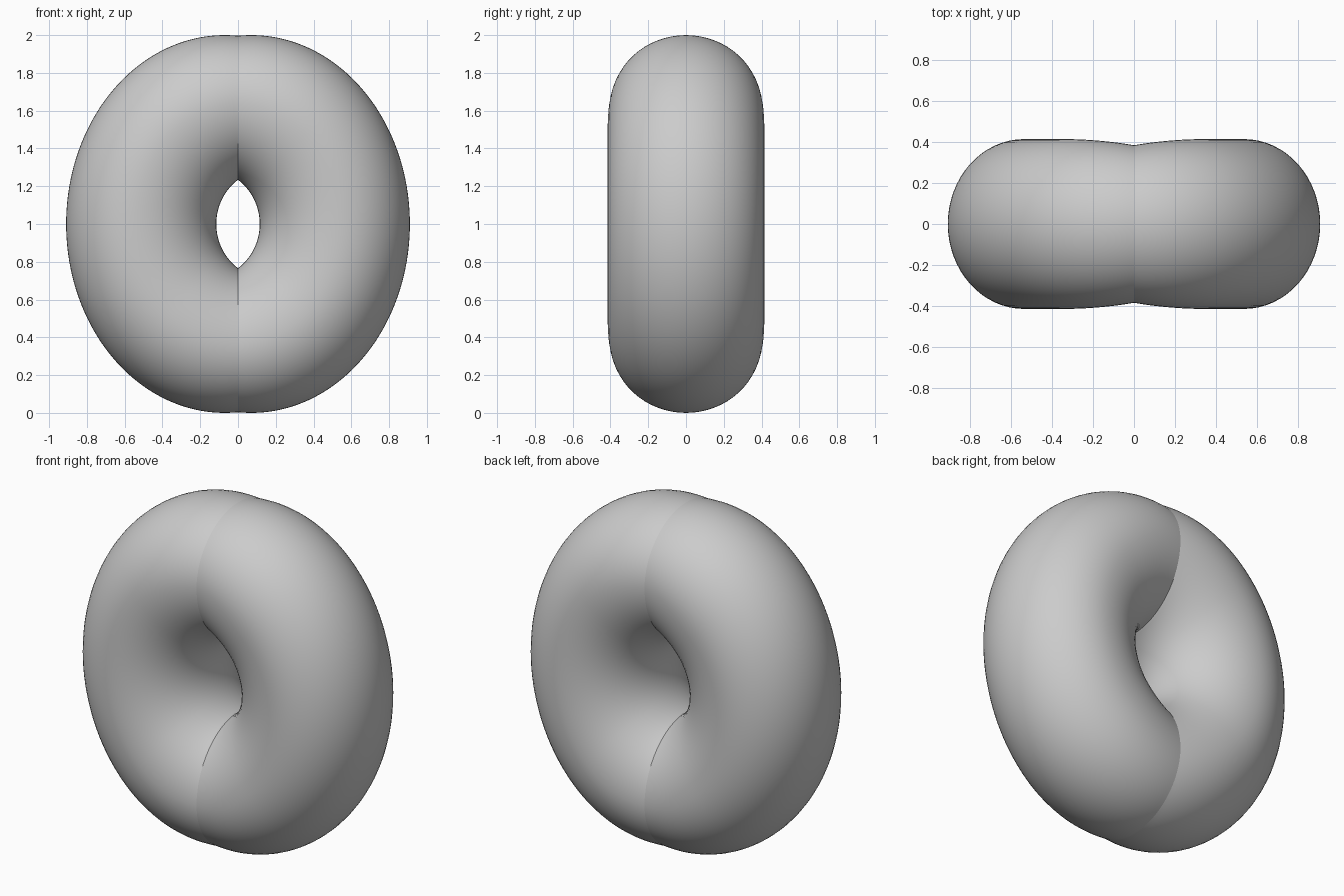
import bpy, bmesh
from math import sin, cos, pi, atan2
from mathutils import Vector

if "Cube" in bpy.data.objects:
    bpy.data.objects.remove(bpy.data.objects["Cube"])

STEPS, SIDES = 96, 64
OUTER_END = pi / 2 + 0.0834      # outer ellipse reaches x = 0 here
INNER_END = atan2(0.235, 0.18)   # inner arc reaches x = 0 here


def section(s):
    """Egg-shaped cross-section at s in -1..1 (bottom seam to top seam)."""
    t, p = s * OUTER_END, s * INNER_END
    outer = Vector((0.07 + 0.84 * cos(t), 0, 1 + sin(t)))
    inner = Vector((-0.181 + 0.296 * cos(p), 0, 1 + 0.296 * sin(p)))
    mid = inner.lerp(outer, 0.53)
    width = 0.415 - 0.03 * max(0, 1 - max(mid.x, 0) / 0.35) ** 2
    points = []
    for i in range(SIDES):
        a = 2 * pi * i / SIDES
        axis = (outer - mid) if cos(a) >= 0 else (mid - inner)
        q = mid + axis * cos(a)
        q.y = width * sin(a)
        if abs(s) == 1:
            q.x = 0
        points.append(q)
    return points


# Right half of the ring, swept from bottom seam to top seam
bm = bmesh.new()
rings = [[bm.verts.new(q) for q in section(-1 + 2 * k / STEPS)]
         for k in range(STEPS + 1)]
for r0, r1 in zip(rings, rings[1:]):
    for i in range(SIDES):
        j = (i + 1) % SIDES
        bm.faces.new((r0[i], r0[j], r1[j], r1[i]))
bmesh.ops.recalc_face_normals(bm, faces=bm.faces)
# open tube: make sure the outermost face points outward
far = max(bm.faces, key=lambda f: f.calc_center_median().x)
if far.normal.x < 0:
    bmesh.ops.reverse_faces(bm, faces=bm.faces)
mesh = bpy.data.meshes.new("ring")
bm.to_mesh(mesh)
bm.free()
ring = bpy.data.objects.new("ring", mesh)
bpy.context.collection.objects.link(ring)
for f in mesh.polygons:
    f.use_smooth = True

# Left half, left unmerged so the seam stays crisp
mirror = ring.modifiers.new("Mirror", 'MIRROR')
mirror.use_mirror_merge = False
